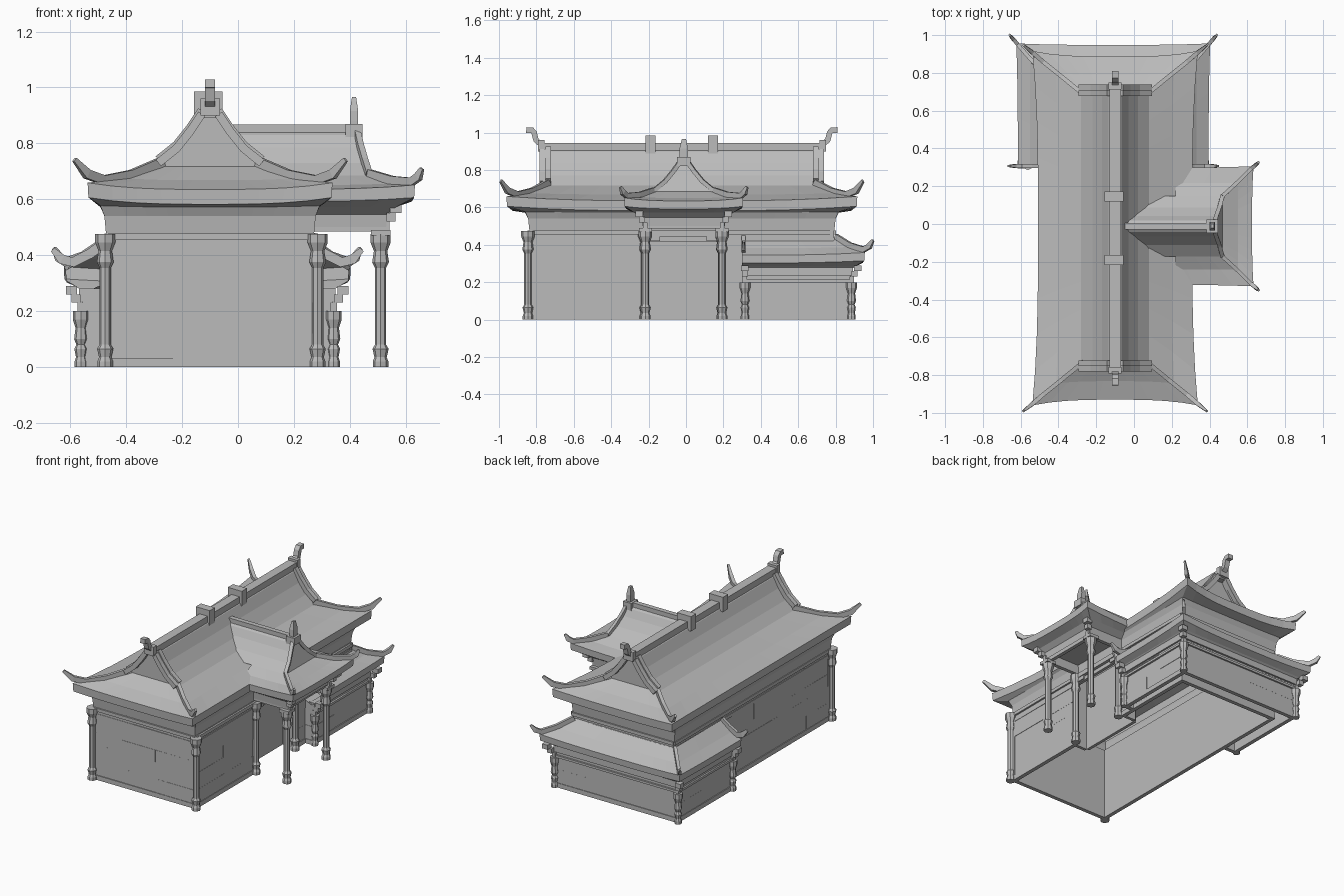
import bpy, bmesh, random
from mathutils import Vector

random.seed(4)
if "Cube" in bpy.data.objects:
    bpy.data.objects.remove(bpy.data.objects["Cube"], do_unlink=True)

stone = bpy.data.materials.new("plain_grey")
stone.use_nodes = True
GREY = (0.5, 0.5, 0.5, 1)
stone.diffuse_color = GREY
stone.node_tree.nodes["Principled BSDF"].inputs["Base Color"].default_value = GREY


def finish(bm, name):
    bmesh.ops.recalc_face_normals(bm, faces=bm.faces)
    mesh = bpy.data.meshes.new(name)
    bm.to_mesh(mesh)
    bm.free()
    mesh.materials.append(stone)
    ob = bpy.data.objects.new(name, mesh)
    bpy.context.collection.objects.link(ob)
    return ob


def add_box(bm, x0, x1, y0, y1, z0, z1):
    vs = bmesh.ops.create_cube(bm, size=1)["verts"]
    for v in vs:
        v.co = (x0 + (v.co.x + .5) * (x1 - x0), y0 + (v.co.y + .5) * (y1 - y0),
                z0 + (v.co.z + .5) * (z1 - z0))


def boxes(name, *dims):
    bm = bmesh.new()
    for d in dims:
        add_box(bm, *d)
    return finish(bm, name)


def bridge(bm, a, b):
    for i in range(len(a)):
        j = (i + 1) % len(a)
        bm.faces.new((a[i], a[j], b[j], b[i]))


def eaves(name, cx, cy, rings, cut=None, closed=False):
    """Rectangular loft with raised, flared corners; ring = hx, hy, z, flare, lift."""
    n = 10
    t = [2 * i / n - 1 for i in range(n)]
    square = ([(1, k) for k in t] + [(-k, 1) for k in t]
              + [(-1, -k) for k in t] + [(k, -1) for k in t])
    bm = bmesh.new()
    loops = []
    for hx, hy, z, flare, lift in rings:
        loops.append([bm.verts.new((cx + a * (hx + flare * abs(b) ** 3),
                                    cy + b * (hy + flare * abs(a) ** 3),
                                    z + lift * abs(a * b) ** 3)) for a, b in square])
    for a, b in zip(loops, loops[1:]):
        bridge(bm, a, b)
    if closed:
        bridge(bm, loops[-1], loops[0])
    if cut:
        geom = bm.verts[:] + bm.edges[:] + bm.faces[:]
        res = bmesh.ops.bisect_plane(bm, geom=geom, plane_co=cut[0], plane_no=cut[1],
                                     clear_inner=True)
        if closed:
            edges = [e for e in res["geom_cut"] if isinstance(e, bmesh.types.BMEdge)]
            bmesh.ops.holes_fill(bm, edges=edges, sides=0)
    return finish(bm, name)


def gable(name, profile, place):
    """Gabled upper roof; profile rows = half width, z, back end, front end."""
    rows = profile + [(-w, z, a, b) for w, z, a, b in reversed(profile) if w > 0]
    bm = bmesh.new()
    back = [bm.verts.new(place(a, w, z)) for w, z, a, b in rows]
    front = [bm.verts.new(place(b, w, z)) for w, z, a, b in rows]
    for i in range(len(rows) - 1):
        bm.faces.new((back[i], back[i + 1], front[i + 1], front[i]))
    bm.faces.new(back)
    bm.faces.new(front)
    return finish(bm, name)


def beam(name, pts, w, h, tip=1.0):
    """Rectangular bar swept along a path, tapering at its last point."""
    pts = [Vector(p) for p in pts]
    flat = pts[-1] - pts[0]
    side = Vector((flat.y, -flat.x, 0)).normalized()
    bm = bmesh.new()
    loops = []
    for i, p in enumerate(pts):
        d = (pts[min(i + 1, len(pts) - 1)] - pts[max(i - 1, 0)]).normalized()
        up = side.cross(d)
        s = tip if i == len(pts) - 1 else 1
        loops.append([bm.verts.new(p + side * a * w / 2 * s + up * b * h / 2 * s)
                      for a, b in ((-1, -1), (1, -1), (1, 1), (-1, 1))])
    for a, b in zip(loops, loops[1:]):
        bridge(bm, a, b)
    bm.faces.new(loops[0])
    bm.faces.new(loops[-1])
    return finish(bm, name)


def column(name, x, y, h, s=1.0):
    prof = [(.028, 0), (.028, .02), (.022, .035), (.029, .065), (.02, .08), (.02, h - .12),
            (.03, h - .1), (.024, h - .06), (.036, h - .03), (.036, h)]
    bm = bmesh.new()
    loops = []
    for r, z in prof:
        ring = bmesh.ops.create_circle(bm, segments=8, radius=r * s)["verts"]
        for v in ring:
            v.co += Vector((x, y, z))
        loops.append(ring)
    for a, b in zip(loops, loops[1:]):
        bridge(bm, a, b)
    bm.faces.new(loops[0])
    bm.faces.new(loops[-1])
    return finish(bm, name)


def bracket(name, x, y, z, dx, dy):
    """Stepped corner bracket leaning outwards."""
    return boxes(name, *[(x + dx * k * .017 - .012 - .004 * k, x + dx * k * .017 + .012 + .004 * k,
                          y + dy * k * .017 - .012 - .004 * k, y + dy * k * .017 + .012 + .004 * k,
                          z + k * .03, z + k * .03 + .03) for k in range(3)])


def wall(name, axis, at, a, b, top, out):
    """Stone courses with staggered joints, each block set slightly in or out."""
    bm = bmesh.new()
    levels = [z for z in (0, .03, .12, .23, .31, .42) if z < top - .03] + [top]
    for i, (z0, z1) in enumerate(zip(levels, levels[1:])):
        count = max(1, round((b - a) / .27))
        cuts = [a] + [a + (b - a) * (k + random.uniform(-.25, .25)) / count
                      for k in range(1, count)] + [b]
        for c0, c1 in zip(cuts, cuts[1:]):
            face = at + out * (.006 if i == 0 else random.uniform(0, .003))
            lo, hi = sorted((face, at - out * .02))
            if axis == "x":
                add_box(bm, lo, hi, c0, c1, z0, z1)
            else:
                add_box(bm, c0, c1, lo, hi, z0, z1)
    return finish(bm, name)


# Main hall walls, with a recessed entrance behind the porch
CX, CY = -.1, -.022
wall("front_wall", "y", -.835, -.47, .28, .48, -1)
wall("back_wall", "y", .79, -.47, .28, .48, 1)
wall("right_wall", "x", -.465, -.83, .79, .48, -1)
wall("left_wall_front", "x", .275, -.83, -.24, .48, 1)
wall("left_wall_back", "x", .275, .21, .79, .48, 1)
boxes("entrance_recess", (.16, .18, -.24, .21, 0, .48), (.18, .275, -.26, -.24, 0, .48),
      (.18, .275, .21, .23, 0, .48), (.255, .275, -.24, .21, .42, .48))
for z, p in ((.415, .005), (.455, .012)):
    for k, (x0, x1, y0, y1) in enumerate(((-.465, .275, -.835 - p, -.82), (-.465, .275, .78, .79 + p),
                                          (-.465 - p, -.45, -.835, .79), (.26, .275 + p, -.835, .79))):
        boxes("wall_moulding", (x0, x1, y0, y1, z, z + .022))

# Main roof: cornice, curved eaves and gabled top
eaves("main_eaves", CX, CY, [
    (.372, .815, .475, 0, 0), (.378, .822, .54, 0, 0), (.392, .838, .572, 0, .005),
    (.405, .905, .582, .03, .024), (.408, .908, .635, .03, .024),
    (.30, .81, .668, .012, .008), (.18, .712, .718, 0, 0)])
gable("main_gable_roof", [(.18, .715, -.712, .712), (.12, .77, -.712, .712), (.07, .835, -.712, .712),
                          (.035, .9, -.712, .712), (0, .925, -.712, .712)],
      lambda u, v, z: (CX + v, CY + u, z))
boxes("main_ridge", (-.13, -.07, CY - .75, CY + .75, .89, .945))
for y in (-.19, .145):
    boxes("ridge_block", (-.157, -.055, y - .027, y + .027, .888, .985))
for sy in (-1, 1):
    boxes("ridge_end", (-.135, -.065, *sorted((CY + sy * .735, CY + sy * .77)), .9, .96))
    beam("ridge_ornament", [(CX, CY + sy * d, z) for d, z in
                            ((.745, .93), (.78, .96), (.79, 1.0), (.8, 1.013), (.832, 1.014))],
         .035, .03)
    for sx in (-1, 1):
        for off, lift in ((.715, .012), (.745, 0)):
            beam("gable_strip", [(CX + sx * w, CY + sy * off, z + lift) for w, z in
                                 ((.03, .905), (.07, .845), (.12, .782), (.185, .73))], .03, .03)
        beam("main_hip_horn", [(CX + sx * a, CY + sy * b, z) for a, b, z in
                               ((.17, .71, .735), (.28, .80, .688), (.38, .88, .668),
                                (.44, .932, .69), (.485, .968, .742))], .022, .034, .5)

# Corner and entrance columns of the hall
for x, y in ((-.475, -.845), (.285, -.845), (.285, -.22), (.285, .19)):
    column("hall_column", x, y, .475)
boxes("entrance_lintel", (.27, .295, -.22, .19, .445, .475), (.272, .29, -.2, -.14, .42, .445),
      (.272, .29, .11, .17, .42, .445))

# Rear annex: walls, columns, skirt roof with turned-up corners
AX, AY = -.11, .3
wall("annex_back_wall", "y", .88, AX - .445, AX + .445, .28, 1)
for sx, label in ((-1, "right"), (1, "left")):
    wall("annex_wall_" + label, "x", AX + sx * .445, .31, .88, .28, sx)
    lo, hi = sorted((AX + sx * .445, AX + sx * .365))
    wall("annex_front_wall_" + label, "y", .31, lo, hi, .28, -1)
    x0, x1 = sorted((AX + sx * .44, AX + sx * .458))
    boxes("annex_beam_" + label, (x0, x1, .305, .89, .2, .215), (x0, x1, .305, .89, .235, .28))
    for y in (.315, .885):
        column("annex_column", AX + sx * .452, y, .2, .8)
        bracket("annex_bracket", AX + sx * .452, y, .2, sx, 0 if y < .5 else 1)
    beam("annex_hip_horn", [(AX + sx * a, AY + b, z) for a, b, z in
                            ((.37, .50, .445), (.44, .575, .398), (.505, .65, .375),
                             (.53, .68, .392), (.548, .7, .425))], .02, .03, .5)
    beam("annex_front_horn", [(AX + sx * a, .307, z) for a, z in
                              ((.365, .445), (.42, .405), (.48, .375), (.52, .385), (.553, .42))],
         .02, .035, .5)
boxes("annex_back_beam", (AX - .45, AX + .45, .875, .893, .2, .215),
      (AX - .45, AX + .45, .875, .893, .235, .28))
eaves("annex_roof", AX, AY, [
    (.442, .578, .265, 0, 0), (.465, .605, .285, 0, 0), (.503, .645, .303, .008, .012),
    (.505, .648, .345, .008, .014), (.44, .572, .382, 0, .006), (.365, .49, .44, 0, 0),
    (.365, .49, .3, 0, 0)], cut=((0, .3, 0), (0, 1, 0)), closed=True)

# Porch: columns, brackets, beams and ceiling
PX, PY = .1, -.012
for sy in (-1, 1):
    y = PY + sy * .205
    column("porch_column", .51, y, .475)
    bracket("porch_bracket", .53, y, .49, 1, sy)
    boxes("porch_side_beam", (.27, .53, y - .012, y + .012, .485, .545))
    boxes("porch_column_cap", (.475, .545, y - .035, y + .035, .47, .49))
boxes("porch_front_beam", (.498, .522, PY - .2, PY + .2, .485, .545))
boxes("porch_ceiling", (.27, .53, PY - .21, PY + .21, .545, .555))
eaves("porch_eaves", PX, PY, [
    (.43, .22, .50, 0, 0), (.435, .225, .545, 0, 0), (.465, .265, .572, 0, 0),
    (.522, .308, .592, .008, .014), (.525, .31, .635, .008, .016),
    (.45, .23, .65, 0, .006), (.368, .16, .685, 0, 0)],
    cut=((.22, 0, 0), (1, 0, 0)))
gable("porch_gable_roof", [(.16, .683, 0, .468), (.10, .73, 0, .452), (.055, .785, 0, .436),
                           (.03, .83, -.03, .425), (0, .85, -.06, .42)],
      lambda u, v, z: (u, PY + v, z))
boxes("porch_ridge", (-.06, .4, PY - .016, PY + .016, .832, .868))
boxes("porch_ridge_end", (.385, .445, PY - .035, PY + .035, .822, .87),
      (.4, .43, PY - .022, PY + .022, .87, .888))
beam("porch_finial", [(.415, PY - .001, .88), (.415, PY, .915), (.415, PY + .001, .965)], .03, .045, .5)
for sy in (-1, 1):
    beam("porch_gable_strip", [(x, PY + sy * w, z) for x, w, z in
                               ((.425, .02, .845), (.436, .055, .795), (.452, .1, .74), (.468, .16, .69))],
         .022, .022)
    beam("porch_hip_horn", [(PX + a, PY + sy * b, z) for a, b, z in
                            ((.368, .16, .692), (.45, .235, .668), (.52, .305, .662),
                             (.545, .325, .68), (.558, .338, .71))], .02, .03, .5)
